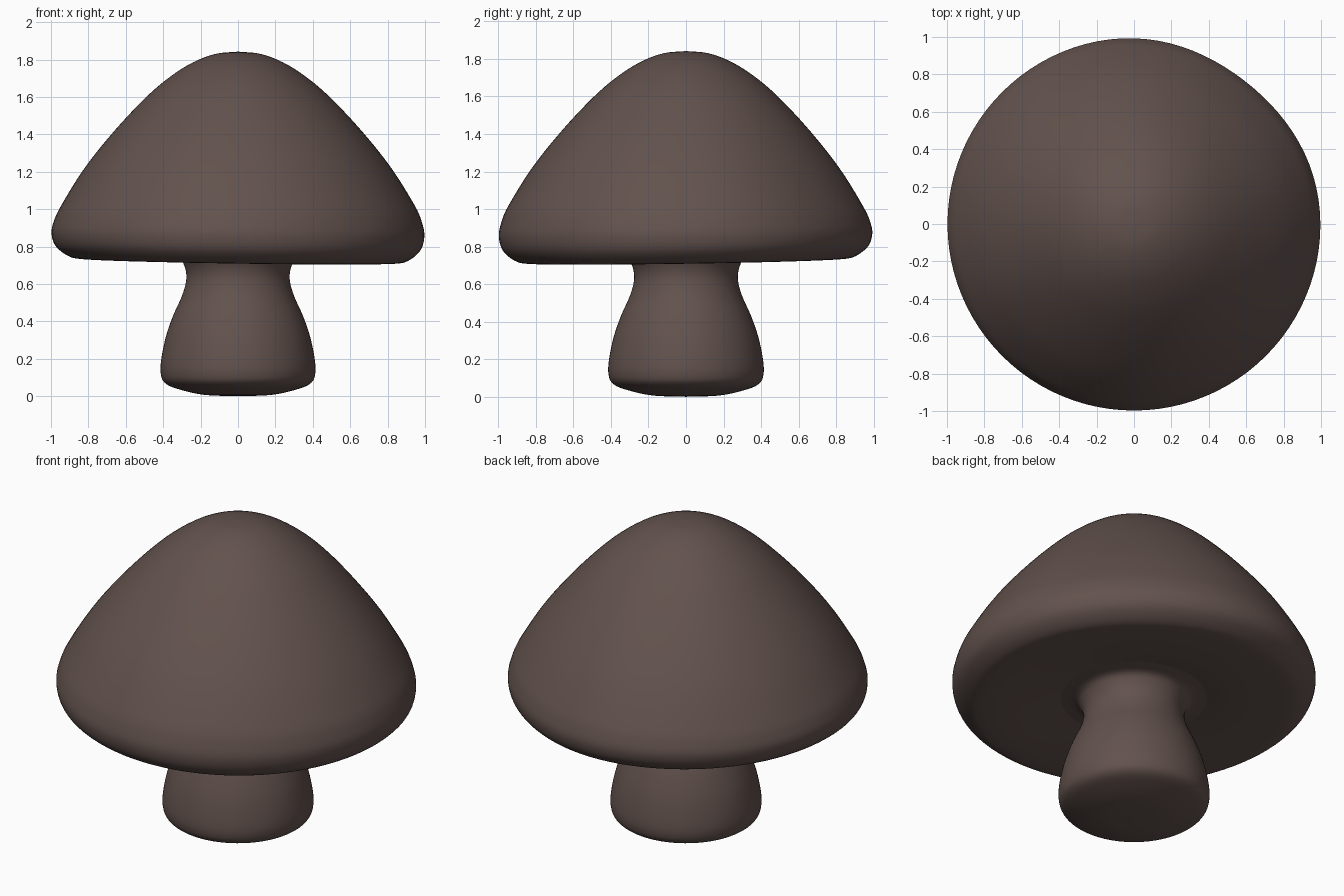
import bpy, bmesh, math
from mathutils import Vector

if "Cube" in bpy.data.objects:
    bpy.data.objects.remove(bpy.data.objects["Cube"])

SEG = 96

mat = bpy.data.materials.new("mushroom_brown")
mat.diffuse_color = (0.122, 0.084, 0.074, 1)
mat.use_nodes = True
mat.node_tree.nodes["Principled BSDF"].inputs["Base Color"].default_value = mat.diffuse_color


def smooth_profile(pts, steps=5):
    """Catmull-Rom curve through (radius, z) points."""
    p = [Vector(q) for q in pts]
    p = [2 * p[0] - p[1]] + p + [2 * p[-1] - p[-2]]
    out = []
    for i in range(1, len(p) - 2):
        a, b, c, d = p[i - 1:i + 3]
        for k in range(steps):
            t = k / steps
            out.append(0.5 * (2 * b + (c - a) * t + (2 * a - 5 * b + 4 * c - d) * t * t
                              + (3 * b - a - 3 * c + d) * t ** 3))
    out.append(p[-2])
    return out


def lathe(name, pts, warp=None):
    bm = bmesh.new()
    rings = []
    for r, z in smooth_profile(pts):
        r = max(r, 0.0)
        ring = []
        for j in range(SEG):
            a = 2 * math.pi * j / SEG
            co = Vector((r * math.cos(a), r * math.sin(a), z))
            ring.append(bm.verts.new(warp(co, r, a) if warp else co))
        rings.append(ring)
    for lo, hi in zip(rings, rings[1:]):
        for j in range(SEG):
            k = (j + 1) % SEG
            bm.faces.new((lo[j], lo[k], hi[k], hi[j]))
    bmesh.ops.remove_doubles(bm, verts=bm.verts, dist=1e-5)
    bm.normal_update()
    for f in bm.faces:
        f.smooth = True
    me = bpy.data.meshes.new(name)
    bm.to_mesh(me)
    bm.free()
    me.materials.append(mat)
    ob = bpy.data.objects.new(name, me)
    bpy.context.collection.objects.link(ob)
    return ob


def cap_warp(co, r, a):
    """Slight lean of the brim and a faint flat spot at the back right."""
    t = min(max((r - 0.4) / 0.4, 0), 1)
    t = t * t * (3 - 2 * t)
    low = min(max((1.0 - co.z) / 0.25, 0), 1)
    dent = 1 - 0.03 * t * max(0, math.cos(a - math.radians(52))) ** 8
    return Vector((co.x * dent, co.y * dent, co.z + 0.015 * t * low * (co.y - co.x)))


# cap: recessed underside, rounded brim, bell-shaped top
lathe("cap", [(0.40, 0.755), (0.52, 0.738), (0.70, 0.724), (0.84, 0.722), (0.91, 0.737),
              (0.975, 0.79), (0.997, 0.86), (0.985, 0.93), (0.945, 1.02), (0.82, 1.22),
              (0.66, 1.42), (0.49, 1.60), (0.36, 1.71), (0.24, 1.785), (0.12, 1.83),
              (0.0, 1.842)], cap_warp)

# stem: bulbous foot, narrow neck, flare into the cap
lathe("stem", [(0.0, 0.0), (0.18, 0.007), (0.32, 0.038), (0.39, 0.07), (0.413, 0.12),
               (0.41, 0.20), (0.385, 0.32), (0.345, 0.435), (0.298, 0.54), (0.276, 0.63),
               (0.288, 0.70), (0.32, 0.742), (0.40, 0.755)])
